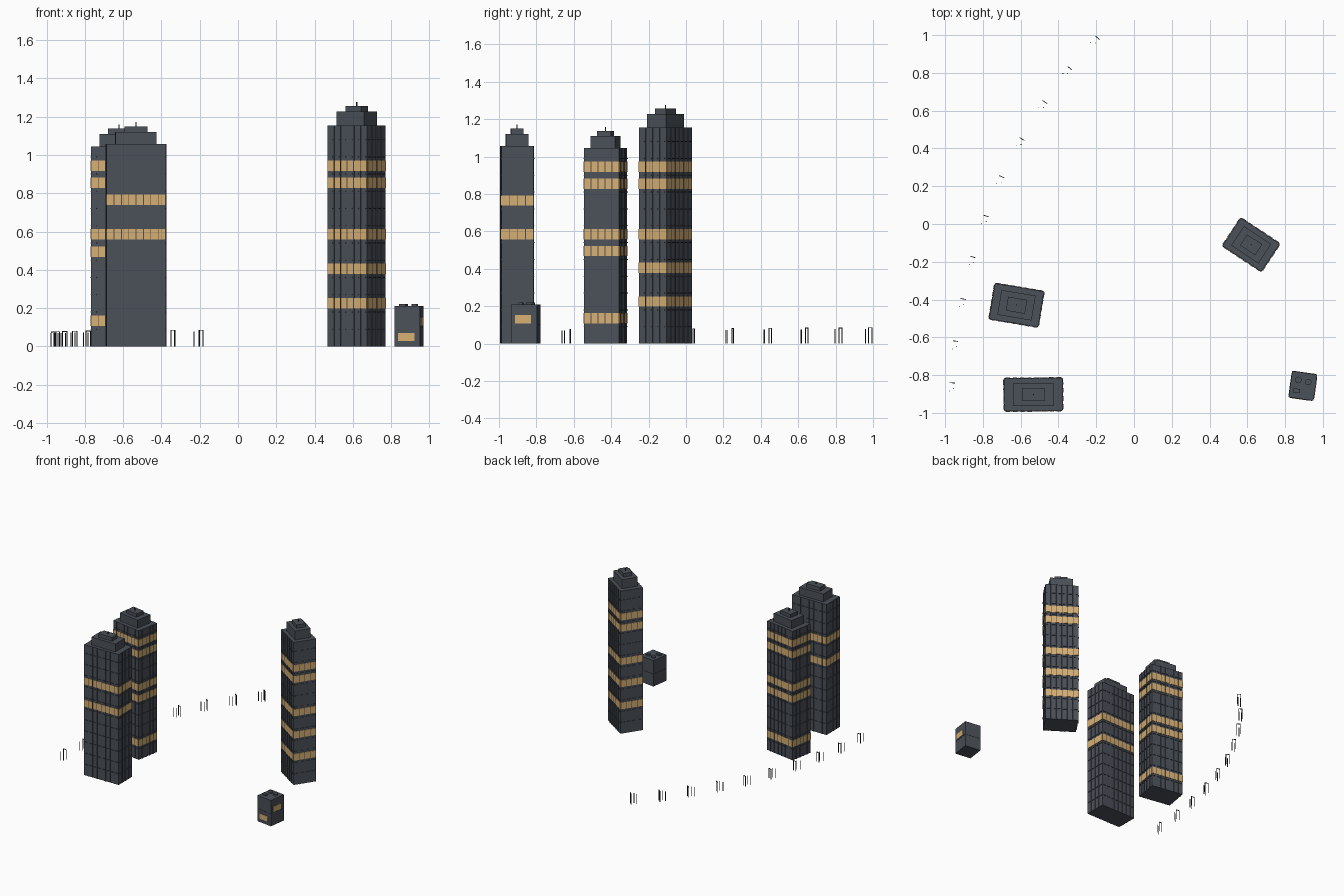
import bpy, bmesh, math
from mathutils import Matrix, Vector

if "Cube" in bpy.data.objects:
    bpy.data.objects.remove(bpy.data.objects["Cube"])


def material(name, rgb):
    m = bpy.data.materials.new(name)
    m.diffuse_color = (*rgb, 1)
    m.use_nodes = True
    m.node_tree.nodes["Principled BSDF"].inputs["Base Color"].default_value = m.diffuse_color
    return m


WALL = material("slate wall", (0.070, 0.080, 0.098))
LIT = material("warm lit window", (0.68, 0.43, 0.17))
DARK = material("charcoal metal", (0.025, 0.027, 0.031))
FLOOR = 0.09


def box(bm, c, s, angle=0.0):
    m = Matrix.Translation(c) @ Matrix.Rotation(angle, 4, 'Z') @ Matrix.Diagonal((*s, 1))
    bmesh.ops.create_cube(bm, size=1, matrix=m)


def cylinder(bm, c, r, h):
    bmesh.ops.create_cone(bm, cap_ends=True, segments=12, radius1=r, radius2=r,
                          depth=h, matrix=Matrix.Translation(c))


def finish(bm, name, mat, loc=(0, 0, 0), angle=0.0):
    me = bpy.data.meshes.new(name)
    bm.to_mesh(me)
    bm.free()
    me.materials.append(mat)
    ob = bpy.data.objects.new(name, me)
    ob.location = loc
    ob.rotation_euler.z = angle
    bpy.context.collection.objects.link(ob)


def side_box(bm, side, w, d, u, z, width, height, out):
    """Box on one of four facades: u runs along it, out is how far it stands off."""
    a = side * math.pi / 2
    half = (d if side % 2 == 0 else w) / 2
    p = Matrix.Rotation(a, 3, 'Z') @ Vector((u, -half - out / 2 + 0.001, z))
    box(bm, p, (width, out + 0.002, height), a)


def tower(name, x, y, w, d, deg, h, tiers, bays, lit):
    loc, ang = (x, y, 0), math.radians(deg)
    # body with stepped crown
    bm = bmesh.new()
    box(bm, (0, 0, h / 2), (w, d, h))
    z = h
    for f, top in zip((0.7, 0.39), tiers):
        box(bm, (0, 0, (z + top) / 2), (w * f, d * f, top - z))
        z = top
    # vertical fins between window bays
    for s in range(4):
        n, length = (bays[0], w) if s % 2 == 0 else (bays[1], d)
        for i in range(1, n):
            side_box(bm, s, w, d, (i / n - 0.5) * length, h / 2, 0.004, h, 0.004)
    finish(bm, name + "_body", WALL, loc, ang)
    # rooftop mast
    bm = bmesh.new()
    cylinder(bm, (0, 0, z + 0.01), 0.003, 0.022)
    finish(bm, name + "_mast", DARK, loc, ang)
    # lit window bands and floor sills
    win, sill = bmesh.new(), bmesh.new()
    for s in range(4):
        n, length = (bays[0], w) if s % 2 == 0 else (bays[1], d)
        bay = length / n
        for i in range(n):
            u = (i + 0.5) * bay - length / 2
            for k in lit:
                side_box(win, s, w, d, u, (k + 0.5) * FLOOR, bay - 0.004, 0.055, 0.003)
            for k in range(1, int(h / FLOOR) + 1):
                side_box(sill, s, w, d, u, k * FLOOR, bay * 0.6, 0.004, 0.005)
    finish(win, name + "_lit_windows", LIT, loc, ang)
    finish(sill, name + "_sills", WALL, loc, ang)


tower("front_left_tower", -0.533, -0.903, 0.308, 0.172, 0.5, 1.057, (1.12, 1.15), (8, 4), (6, 8))
tower("middle_left_tower", -0.622, -0.43, 0.262, 0.190, -9.5, 1.045, (1.11, 1.138), (7, 5), (1, 5, 6, 9, 10))
tower("right_tower", 0.62, -0.11, 0.247, 0.176, -33.5, 1.155, (1.228, 1.256), (6, 4), (2, 4, 6, 9, 10))

# small corner block with roof vents
loc, ang = (0.894, -0.857, 0), math.radians(-8)
w, d, h = 0.133, 0.14, 0.21
bm = bmesh.new()
box(bm, (0, 0, h / 2), (w, d, h))
for s in range(4):
    side_box(bm, s, w, d, 0, 0.1, w * 0.9, 0.003, 0.002)
finish(bm, "small_block", WALL, loc, ang)
bm = bmesh.new()
for x, y in ((-0.028, 0.028), (0.026, 0.024)):
    cylinder(bm, (x, y, h + 0.005), 0.017, 0.012)
box(bm, (-0.03, -0.03, h + 0.005), (0.035, 0.022, 0.012))
finish(bm, "roof_vents", WALL, loc, ang)
bm = bmesh.new()
side_box(bm, 0, w, d, -0.005, 0.05, 0.085, 0.042, 0.003)
side_box(bm, 1, w, d, -0.005, 0.13, 0.085, 0.045, 0.003)
finish(bm, "small_block_windows", LIT, loc, ang)

# curved row of slim gates: a hoop and a pair of posts each
path = [Vector(p) for p in ((-.193, .985), (-.34, .825), (-.472, .646), (-.593, .45),
                            (-.70, .25), (-.783, .042), (-.852, -.175), (-.905, -.397),
                            (-.945, -.62), (-.963, -.841))]
bm = bmesh.new()
for i, p in enumerate(path):
    t = (path[max(i - 1, 0)] - path[min(i + 1, 9)]).normalized()
    across = math.atan2(t.y, t.x) - math.pi / 2
    top = 0.085 - 0.001 * i
    for c, a, zt, hoop in ((p, across, top, True),
                           (p - t * 0.036, across + 0.7, top - 0.007, False)):
        v = Vector((math.cos(a), math.sin(a)))
        for k in (-1, 1):
            q = c + v * k * 0.0125
            box(bm, (q.x, q.y, zt / 2), (0.004, 0.004, zt), a)
        if hoop:
            box(bm, (c.x, c.y, zt), (0.029, 0.004, 0.004), a)
finish(bm, "curved_gate_row", DARK)
